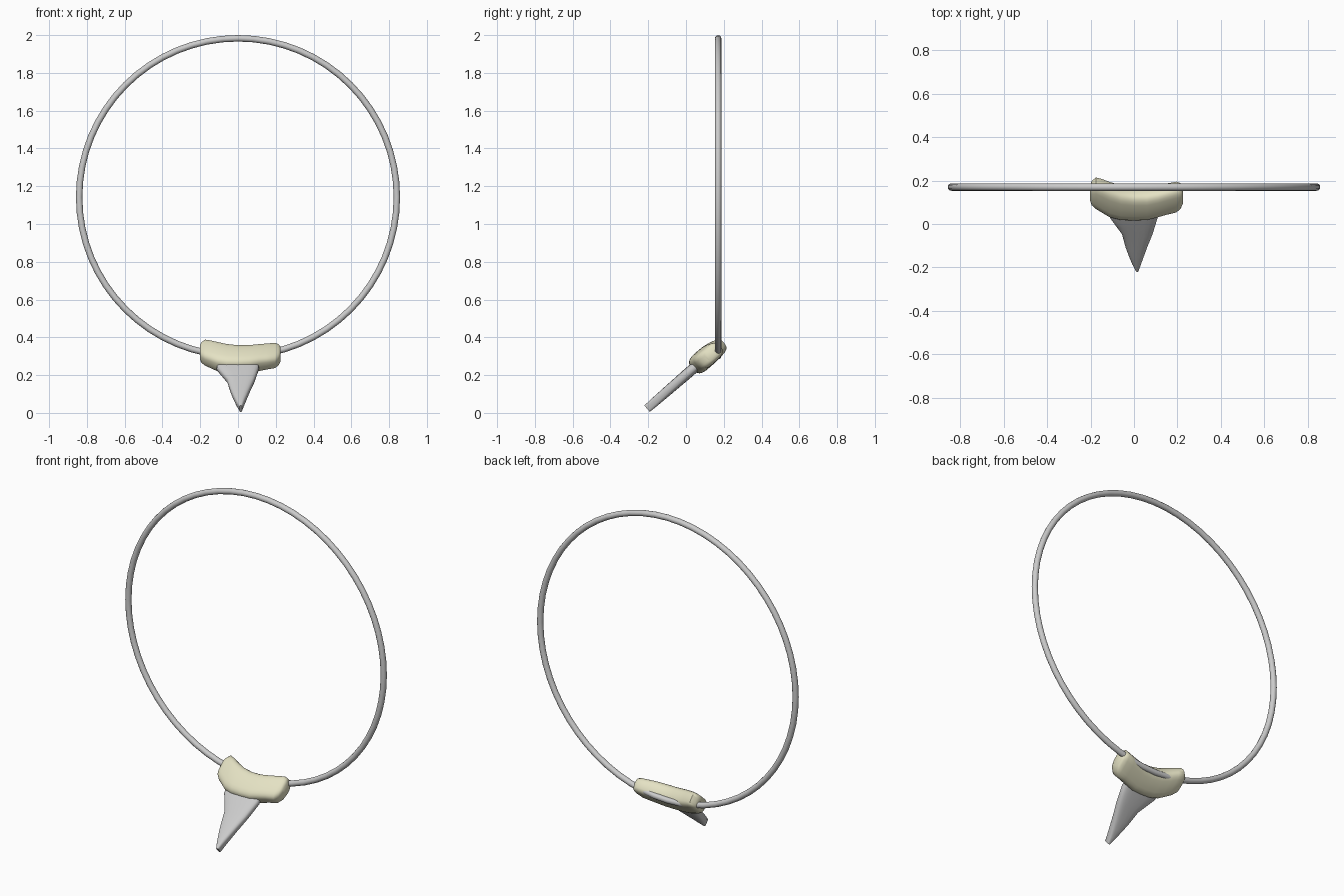
import bpy, bmesh, math

if "Cube" in bpy.data.objects:
    bpy.data.objects.remove(bpy.data.objects["Cube"])

TILT = math.radians(41)
C, S = math.cos(TILT), math.sin(TILT)
SIDES = 24


def place(x, u, n):
    """Pendant coordinates: u runs tip to root, n is the thickness direction."""
    return (x, C * u - S * n, S * u + C * n)


def loft(name, stations, to_world, power):
    """Skin rounded-rectangle sections: (position, low, high, half thickness, n centre)."""
    bm = bmesh.new()
    rings = []
    for pos, low, high, half, mid in stations:
        ring = []
        for i in range(SIDES):
            a = 2 * math.pi * i / SIDES
            c, s = math.cos(a), math.sin(a)
            w = math.copysign(abs(c) ** (2 / power), c)
            t = math.copysign(abs(s) ** (2 / power), s)
            ring.append(bm.verts.new(to_world(pos, (low + high) / 2 + w * (high - low) / 2,
                                              mid + half * t)))
        rings.append(ring)
    for a, b in zip(rings, rings[1:]):
        for i in range(SIDES):
            j = (i + 1) % SIDES
            bm.faces.new((a[i], a[j], b[j], b[i]))
    bm.faces.new(rings[0])
    bm.faces.new(rings[-1])
    bmesh.ops.recalc_face_normals(bm, faces=bm.faces)
    mesh = bpy.data.meshes.new(name)
    bm.to_mesh(mesh)
    bm.free()
    obj = bpy.data.objects.new(name, mesh)
    bpy.context.collection.objects.link(obj)
    smooth(obj, 50)
    return obj


def smooth(obj, angle):
    bpy.ops.object.select_all(action='DESELECT')
    obj.select_set(True)
    bpy.context.view_layer.objects.active = obj
    bpy.ops.object.shade_smooth_by_angle(angle=math.radians(angle))


# Neck ring
bpy.ops.mesh.primitive_torus_add(major_segments=64, minor_segments=12, major_radius=0.841,
                                 minor_radius=0.017, location=(0, 0.17, 1.142),
                                 rotation=(math.pi / 2, 0, 0))
ring = bpy.context.object
ring.name = "neck_ring"
smooth(ring, 60)

# Tooth blade, lofted from tip to root
blade = [
    (-0.141, 0.007, 0.022, 0.022, 0.152),
    (-0.10, -0.010, 0.034, 0.024, 0.152),
    (-0.05, -0.026, 0.048, 0.025, 0.152),
    (0.00, -0.040, 0.062, 0.026, 0.152),
    (0.08, -0.057, 0.087, 0.027, 0.152),
    (0.13, -0.085, 0.099, 0.028, 0.152),
    (0.18, -0.113, 0.111, 0.028, 0.152),
    (0.25, -0.110, 0.108, 0.028, 0.152),
]
loft("tooth_blade", blade, lambda u, x, n: place(x, u, n), 3.2)

# Tooth root, lofted from left lobe to right lobe
root = [
    (-0.202, 0.285, 0.352, 0.028, 0.148),
    (-0.195, 0.260, 0.374, 0.038, 0.148),
    (-0.175, 0.238, 0.395, 0.044, 0.148),
    (-0.145, 0.218, 0.383, 0.049, 0.150),
    (-0.110, 0.194, 0.366, 0.052, 0.152),
    (-0.060, 0.180, 0.346, 0.054, 0.153),
    (0.000, 0.178, 0.335, 0.054, 0.153),
    (0.060, 0.181, 0.336, 0.054, 0.153),
    (0.110, 0.196, 0.346, 0.052, 0.152),
    (0.150, 0.208, 0.356, 0.049, 0.150),
    (0.195, 0.218, 0.368, 0.045, 0.148),
    (0.215, 0.240, 0.360, 0.040, 0.148),
    (0.226, 0.270, 0.338, 0.030, 0.148),
]
root_obj = loft("tooth_root", root, lambda x, u, n: place(x, u, n), 3.2)

# Cream bone colour
bone = bpy.data.materials.new("bone")
bone.diffuse_color = (0.78, 0.76, 0.55, 1)
bone.use_nodes = True
bone.node_tree.nodes["Principled BSDF"].inputs["Base Color"].default_value = bone.diffuse_color
root_obj.data.materials.append(bone)
